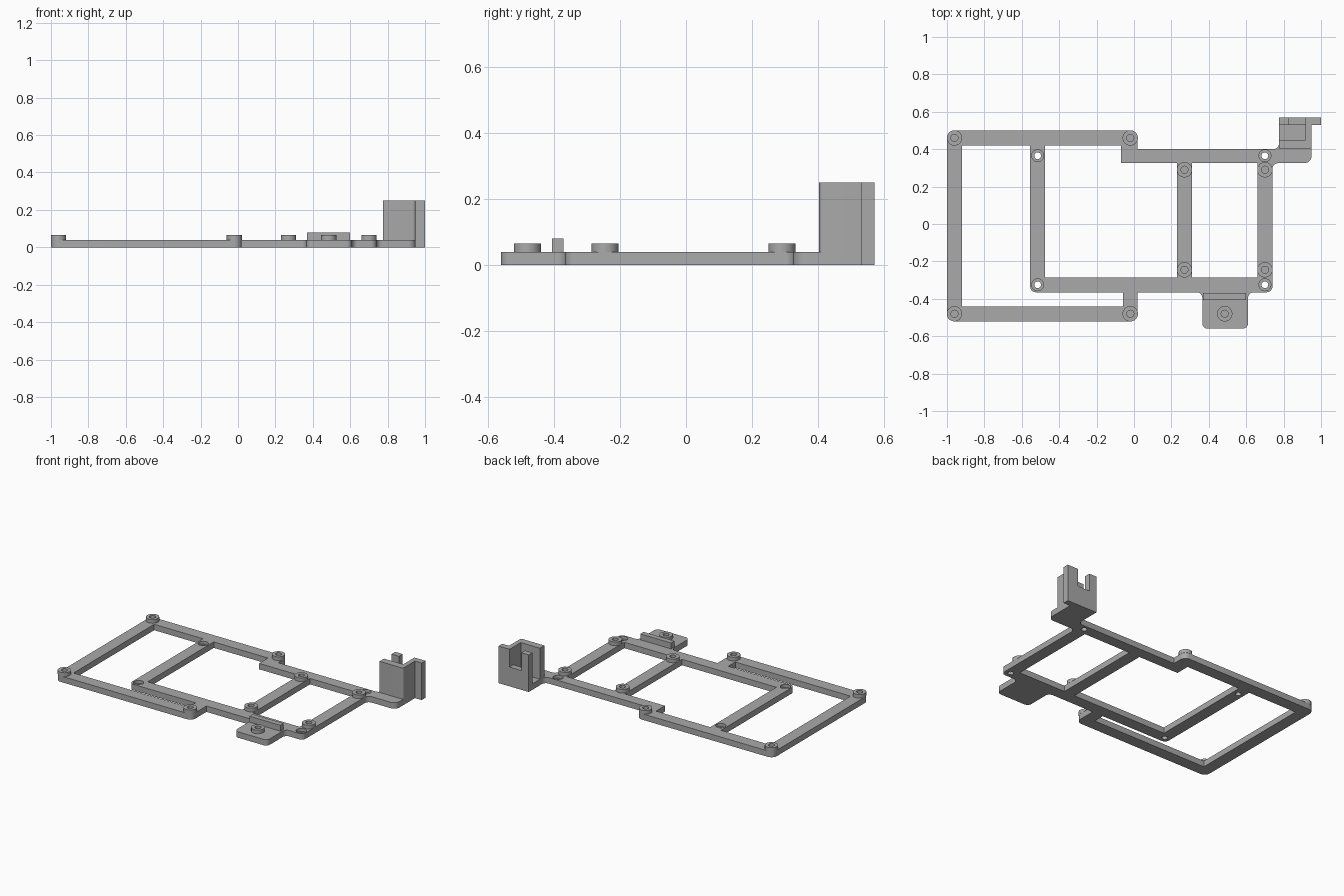
import bpy, math
from mathutils import Vector

cube = bpy.data.objects.get("Cube")
if cube:
    bpy.data.objects.remove(cube, do_unlink=True)

# One grey for the whole bracket
grey = bpy.data.materials.new("plain grey")
grey.use_nodes = True
GREY = (0.4, 0.4, 0.4, 1)
grey.diffuse_color = GREY
grey.node_tree.nodes["Principled BSDF"].inputs["Base Color"].default_value = GREY


def rounded(corners, steps=6):
    """Outline with a fillet at each (x, y, radius) corner."""
    pts = []
    for i, c in enumerate(corners):
        p = Vector(c[:2])
        r = c[2] if len(c) > 2 else 0
        if not r:
            pts.append(p)
            continue
        a = (Vector(corners[i - 1][:2]) - p).normalized()
        b = (Vector(corners[(i + 1) % len(corners)][:2]) - p).normalized()
        centre = p + (a + b) * r          # corners are all square
        for k in range(steps + 1):
            t = k / steps * math.pi / 2
            pts.append(centre - b * r * math.cos(t) - a * r * math.sin(t))
    return pts


def circle(x, y, r, n=32):
    return [Vector((x + r * math.cos(i * math.tau / n), y + r * math.sin(i * math.tau / n)))
            for i in range(n)]


def rect(x0, x1, y0, y1):
    return [Vector(p) for p in ((x0, y0), (x1, y0), (x1, y1), (x0, y1))]


def slab(name, loops, z0, z1):
    """Extrude an outline (first loop) with holes (other loops) from z0 to z1."""
    curve = bpy.data.curves.new(name, "CURVE")
    curve.dimensions = "2D"
    curve.fill_mode = "BOTH"
    curve.extrude = (z1 - z0) / 2
    for loop in loops:
        s = curve.splines.new("POLY")
        s.points.add(len(loop) - 1)
        for q, p in zip(s.points, loop):
            q.co = (p.x, p.y, 0, 1)
        s.use_cyclic_u = True
    temp = bpy.data.objects.new(name + "_outline", curve)
    bpy.context.collection.objects.link(temp)
    bpy.context.view_layer.update()
    graph = bpy.context.evaluated_depsgraph_get()
    mesh = bpy.data.meshes.new_from_object(temp.evaluated_get(graph))
    bpy.data.objects.remove(temp, do_unlink=True)
    mid = (z0 + z1) / 2
    for v in mesh.vertices:
        v.co.z += mid
    mesh.materials.clear()
    mesh.materials.append(grey)
    ob = bpy.data.objects.new(name, mesh)
    bpy.context.collection.objects.link(ob)
    bpy.ops.object.select_all(action="DESELECT")
    ob.select_set(True)
    bpy.context.view_layer.objects.active = ob
    bpy.ops.object.mode_set(mode="EDIT")
    bpy.ops.mesh.select_all(action="SELECT")
    bpy.ops.mesh.remove_doubles(threshold=0.0001)
    bpy.ops.mesh.normals_make_consistent(inside=False)
    bpy.ops.object.mode_set(mode="OBJECT")
    bpy.ops.object.shade_smooth_by_angle(angle=math.radians(30))
    return ob


# Flat frame: outer outline, three windows, four counterbored screw holes
outline = rounded([
    (-1, -.52, .04), (.02, -.52, .04), (.02, -.365), (.365, -.365, .03),
    (.365, -.56, .03), (.61, -.56, .03), (.61, -.365, .03), (.74, -.365, .03),
    (.74, .325, .03), (.95, .325, .04), (.95, .57), (.775, .57),
    (.775, .4, .03), (.02, .4), (.02, .5, .04), (-1, .5, .04)])
windows = [
    rounded([(-.92, -.44), (-.06, -.44), (-.06, -.365), (-.555, -.365, .03),
             (-.555, .42), (-.92, .42)]),
    rounded([(-.475, -.285), (.23, -.285), (.23, .325), (-.07, .325),
             (-.07, .42), (-.475, .42)]),
    rect(.31, .66, -.285, .325)]
screws = [(x, y) for x in (-.515, .7) for y in (-.325, .365)]
PLATE = .04
for name, r, z0, z1 in (("frame_lower", .018, 0, .02), ("frame_upper", .032, .02, PLATE)):
    slab(name, [outline] + windows + [circle(x, y, r) for x, y in screws], z0, z1)

# Raised ring standoffs
posts = [(x, y) for x in (-.96, -.02) for y in (-.48, .46)]
posts += [(x, y) for x in (.27, .7) for y in (-.245, .29)] + [(.485, -.48)]
for i, (x, y) in enumerate(posts):
    slab(f"standoff_{i + 1}", [circle(x, y, .041), circle(x, y, .019)], PLATE, .065)

# Ridge on the front tab
slab("tab_ridge", [rect(.37, .6, -.405, -.37)], PLATE, .08)

# Corner tower: walls with a side flange, slotted back
TOP = .25
slab("tower_walls", [rounded([
    (.775, .403), (.95, .403, .015), (.95, .53), (1, .53), (1, .57),
    (.918, .57), (.918, .45), (.775, .45)])], PLATE, TOP)
slab("flange_foot", [rect(.95, 1, .53, .57)], 0, PLATE)
slab("tower_sill", [rect(.775, .918, .53, .57)], PLATE, .13)
slab("tower_post", [rect(.775, .83, .53, .57)], .13, TOP)
